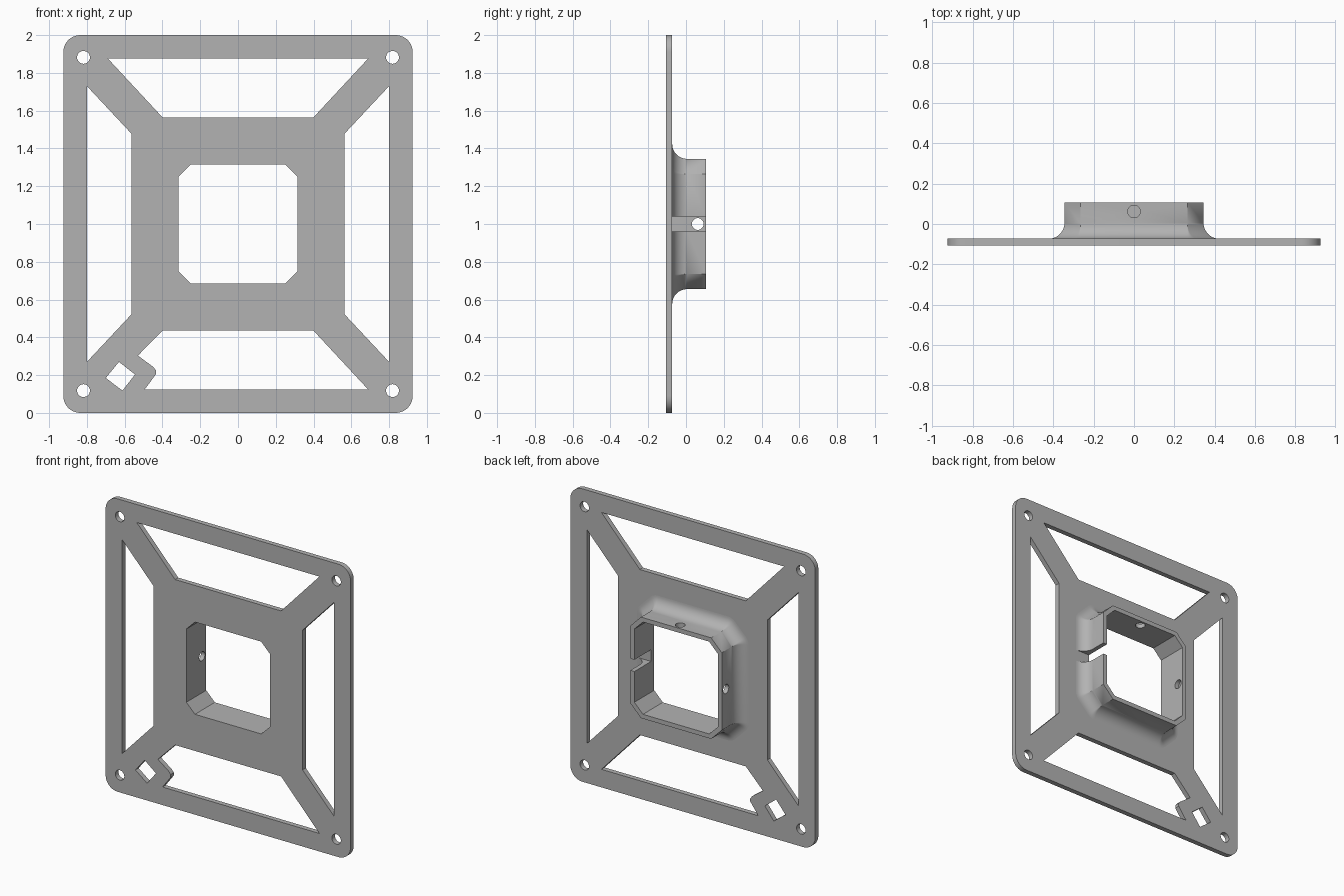
import bpy, bmesh
from math import sin, cos, pi, radians
from mathutils import Matrix, Vector

cube = bpy.data.objects.get("Cube")
if cube:
    bpy.data.objects.remove(cube, do_unlink=True)

FRONT, FACE, BACK = -0.107, -0.073, 0.107   # plate front, plate back, collar rim
MID = 1.0                                   # height of the centre

grey = bpy.data.materials.new("plain grey")
grey.use_nodes = True
colour = (0.45, 0.45, 0.45, 1)
grey.diffuse_color = colour
grey.node_tree.nodes["Principled BSDF"].inputs["Base Color"].default_value = colour


def add_object(name, data):
    obj = bpy.data.objects.new(name, data)
    bpy.context.collection.objects.link(obj)
    return obj


def select(obj):
    bpy.ops.object.select_all(action='DESELECT')
    obj.select_set(True)
    bpy.context.view_layer.objects.active = obj


def arc(cx, cz, r, start, end, steps):
    return [(cx + r * cos(a), cz + r * sin(a))
            for a in (start + (end - start) * i / steps for i in range(steps + 1))]


def circle(cx, cz, r):
    return arc(cx, cz, r, 0, 2 * pi, 32)[:-1]


def octagon(half, flat):
    """Chamfered square, counter-clockwise, centred on the origin."""
    pts = []
    for k in range(4):
        turn = Matrix.Rotation(k * pi / 2, 2)
        pts += [turn @ Vector((half, -flat)), turn @ Vector((half, flat))]
    return pts


# Plate outline with rounded corners
outline = []
for k, (sx, sz) in enumerate([(1, 1), (-1, 1), (-1, -1), (1, -1)]):
    outline += arc(sx * 0.835, MID + sz * 0.91, 0.09, k * pi / 2, (k + 1) * pi / 2, 10)

# Openings between the rim and the diagonal arms
top_window = [(-0.69, 1.877), (0.69, 1.877), (0.4, 1.565), (-0.4, 1.565)]
side_window = [(0.8, 0.27), (0.8, 1.73), (0.563, 1.477), (0.563, 0.523)]
bottom_window = [(0.69, 0.123), (0.4, 0.435), (-0.4, 0.435), (-0.53, 0.303),
                 (-0.448, 0.243), (-0.434, 0.225), (-0.434, 0.205), (-0.495, 0.123)]
tab_hole = [(-0.63, 0.27), (-0.545, 0.203), (-0.612, 0.118), (-0.7, 0.185)]
centre_hole = [(p.x, p.y + MID) for p in octagon(0.315, 0.25)]
loops = [outline, top_window, side_window, [(-x, z) for x, z in side_window],
         bottom_window, tab_hole, centre_hole]
loops += [circle(sx * 0.818, MID + sz * 0.882, 0.034) for sx in (-1, 1) for sz in (-1, 1)]

# Plate: filled flat curve, thickened and stood upright
curve = bpy.data.curves.new("plate_outline", 'CURVE')
curve.dimensions = '2D'
curve.fill_mode = 'BOTH'
curve.extrude = (FACE - FRONT) / 2
for loop in loops:
    spline = curve.splines.new('POLY')
    spline.points.add(len(loop) - 1)
    for point, (x, z) in zip(spline.points, loop):
        point.co = (x, z, 0, 1)
    spline.use_cyclic_u = True
plate = add_object("mounting_plate", curve)
plate.rotation_euler.x = pi / 2
plate.location.y = (FRONT + FACE) / 2
select(plate)
bpy.ops.object.convert(target='MESH')
bpy.ops.object.transform_apply(location=True, rotation=True, scale=True)
bm = bmesh.new()
bm.from_mesh(plate.data)
bmesh.ops.remove_doubles(bm, verts=bm.verts, dist=0.0001)
bmesh.ops.recalc_face_normals(bm, faces=bm.faces)
bm.to_mesh(plate.data)
bm.free()


# Collar: chamfered square tube with a flared foot
def ring(bm, half, flat, offset, y):
    """Octagon grown outward by offset, with rounded corners."""
    verts = []
    for i, p in enumerate(octagon(half, flat)):
        for s in range(5):
            a = (i - 1 + s / 4) * pi / 4 + pi / 4 - (pi / 4 if i % 2 == 0 else 0)
            a = (i - 1) * pi / 4 + s * pi / 16 if i else -pi / 4 + s * pi / 16
            verts.append(bm.verts.new((p.x + offset * cos(a), y, MID + p.y + offset * sin(a))))
    return verts


bm = bmesh.new()
flare, steps = 0.078, 12
rings = []
for i in range(steps + 1):
    t = i / steps * pi / 2
    rings.append(ring(bm, 0.345, 0.265, flare * (1 - sin(t)), FACE + flare * (1 - cos(t))))
rings += [ring(bm, 0.345, 0.265, 0, BACK),
          ring(bm, 0.315, 0.25, 0, BACK), ring(bm, 0.315, 0.25, 0, FACE)]
for a, b in zip(rings, rings[1:] + rings[:1]):
    for i in range(len(a)):
        j = (i + 1) % len(a)
        bm.faces.new((a[i], a[j], b[j], b[i]))
bmesh.ops.remove_doubles(bm, verts=bm.verts, dist=0.0001)
bmesh.ops.recalc_face_normals(bm, faces=bm.faces)
mesh = bpy.data.meshes.new("collar")
bm.to_mesh(mesh)
bm.free()
collar = add_object("collar", mesh)


# Cable slot on the left wall, screw holes in the top and right walls
def cutter(name, matrix, round_hole):
    bm = bmesh.new()
    if round_hole:
        bmesh.ops.create_cone(bm, cap_ends=True, segments=32, radius1=0.031,
                              radius2=0.031, depth=0.2, matrix=matrix)
    else:
        bmesh.ops.create_cube(bm, size=1, matrix=matrix)
    mesh = bpy.data.meshes.new(name)
    bm.to_mesh(mesh)
    bm.free()
    obj = add_object(name, mesh)
    obj.hide_render = True
    return obj


cutters = [
    cutter("slot_cutter", Matrix.Translation((0.4, 0.05, MID))
           @ Matrix.Diagonal((0.3, 0.3, 0.08, 1)), False),
    cutter("top_hole_cutter", Matrix.Translation((0, 0.062, MID + 0.33)), True),
    cutter("side_hole_cutter", Matrix.Translation((-0.33, 0.062, MID))
           @ Matrix.Rotation(pi / 2, 4, 'Y'), True),
]
select(collar)
for cut in cutters:
    mod = collar.modifiers.new(cut.name, 'BOOLEAN')
    mod.operation = 'DIFFERENCE'
    mod.solver = 'EXACT'
    mod.object = cut
    bpy.ops.object.modifier_apply(modifier=mod.name)
    bpy.data.objects.remove(cut, do_unlink=True)

# Colour and shading
for obj in (plate, collar):
    obj.data.materials.clear()
    obj.data.materials.append(grey)
    select(obj)
    bpy.ops.object.shade_smooth_by_angle(angle=radians(30))
